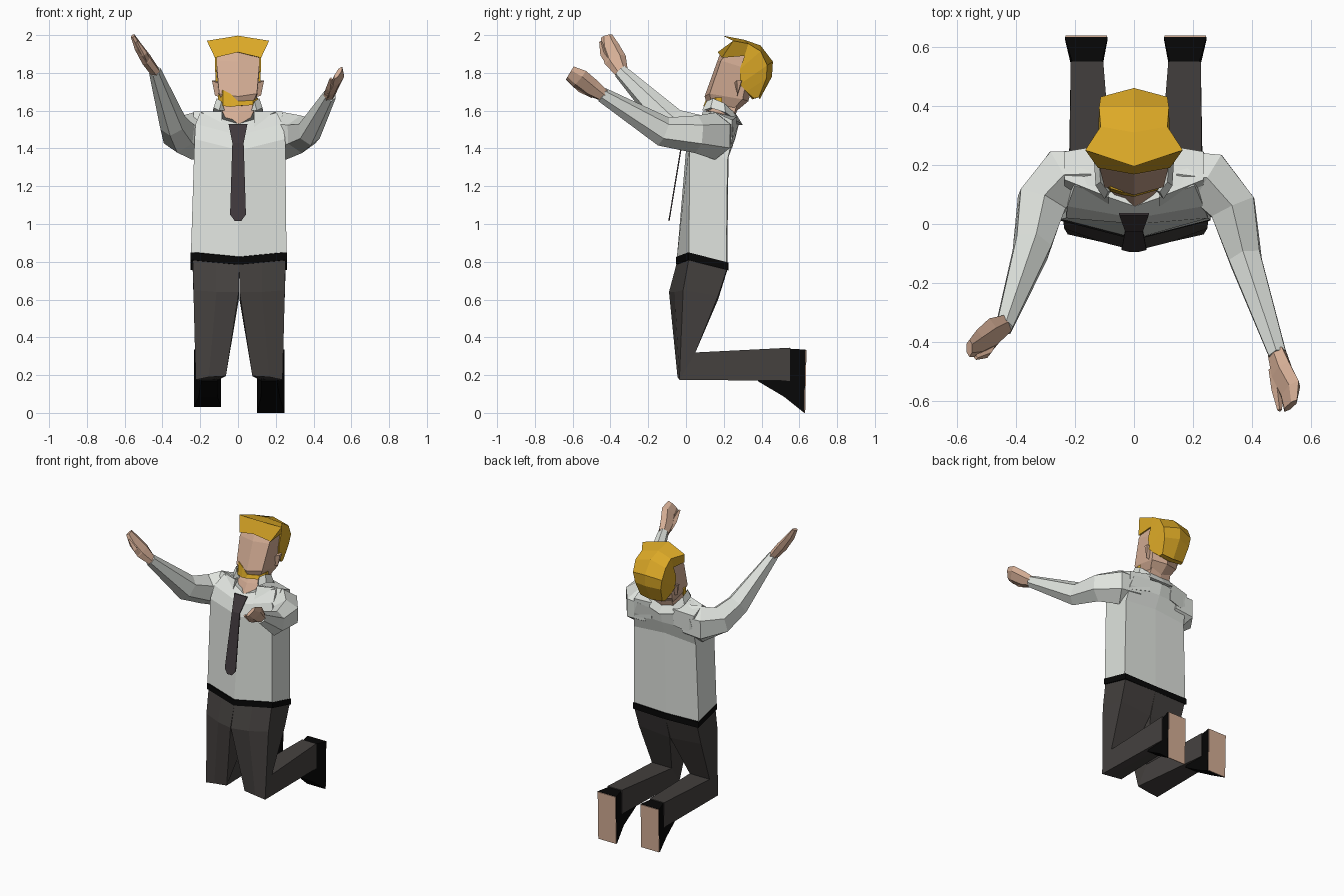
import bpy, bmesh, math
from mathutils import Vector


def material(name, rgb):
    m = bpy.data.materials.new(name)
    m.diffuse_color = (*rgb, 1)
    return m


SHIRT = material("shirt", (.74, .77, .73))
PANTS = material("trousers", (.058, .052, .049))
BLACK = material("black", (.002, .002, .002))
TIE = material("tie_cloth", (.05, .04, .045))
SKIN = material("skin", (.66, .42, .30))
HAIR = material("hair_gold", (.72, .40, .02))


def loft(name, rings, mat):
    """Skin equal-length rings of points with flat faces and capped ends."""
    bm = bmesh.new()
    rows = [[bm.verts.new(p) for p in r] for r in rings]
    n = len(rows[0])
    for a, b in zip(rows, rows[1:]):
        for i in range(n):
            j = (i + 1) % n
            bm.faces.new((a[i], a[j], b[j], b[i]))
    bm.faces.new(rows[0][::-1])
    bm.faces.new(rows[-1])
    bmesh.ops.recalc_face_normals(bm, faces=bm.faces)
    me = bpy.data.meshes.new(name)
    bm.to_mesh(me)
    bm.free()
    me.materials.append(mat)
    ob = bpy.data.objects.new(name, me)
    bpy.context.collection.objects.link(ob)
    return ob


def ring6(x0, x1, fc, fs, bs, bc):
    """Six-point section: front centre, sides, back centre, each given as (y, z)."""
    m = (x0 + x1) / 2
    return [(m, *fc), (x1, *fs), (x1, *bs), (m, *bc), (x0, *bs), (x0, *fs)]


def tube(name, path, wide, mat, n=6):
    """Limb along (centre, half width, half depth); wide is the width direction."""
    pts = [Vector(p[0]) for p in path]
    rings = []
    for i, (_, a, b) in enumerate(path):
        t = (pts[min(i + 1, len(pts) - 1)] - pts[max(i - 1, 0)]).normalized()
        w = Vector(wide)
        u = (w - t * w.dot(t)).normalized()
        v = t.cross(u)
        rings.append([pts[i] + u * a * math.cos(k * math.tau / n) + v * b * math.sin(k * math.tau / n)
                      for k in range(n)])
    return loft(name, rings, mat)


# Shirt body and belt
loft("shirt_body", [
    ring6(-.25, .257, (-.05, .80), (.015, .82), (.213, .77), (.218, .765)),
    ring6(-.23, .25, (0, 1.39), (.02, 1.45), (.22, 1.34), (.225, 1.36)),
    ring6(-.225, .235, (.02, 1.47), (.06, 1.53), (.245, 1.45), (.26, 1.45)),
    ring6(-.20, .205, (.06, 1.53), (.13, 1.59), (.25, 1.53), (.28, 1.53))], SHIRT)
loft("belt", [ring6(-.252, .259, (-.054, .785 + d), (.012, .81 + d), (.222, .757 + d), (.226, .752 + d))
              for d in (0, .04)], BLACK)

# Shoulders, legs, shoes and soles
for s, side in ((-1, "left"), (1, "right")):
    def place(ring, dx=.006, dz=0):
        return [(s * x + dx, y, z + dz) for x, y, z in ring]
    loft(side + "_shoulder", [
        place([(x, *p) for p in sec], 0) for x, sec in (
            (.085, ((.045, 1.48), (.09, 1.595), (.27, 1.57), (.26, 1.45))),
            (.235, ((.05, 1.46), (.15, 1.595), (.245, 1.55), (.24, 1.42))))], SHIRT)
    loft(side + "_trouser_leg", [
        place([(0, -.05, .79), (.12, -.018, .80), (.246, .015, .815), (.246, .218, .765), (0, .22, .76)]),
        place([(.002, -.09, .64), (.12, -.06, .64), (.242, -.015, .65), (.242, .17, .62), (.002, .17, .60)]),
        place([(.07, -.035, .195), (.16, -.045, .19), (.23, -.035, .175), (.225, .05, .32), (.07, .05, .32)]),
        place([(.11, .55, .175), (.17, .55, .17), (.22, .55, .17), (.22, .55, .345), (.11, .55, .345)])],
        PANTS)
    dz = .03 if s < 0 else 0
    loft(side + "_shoe", [
        place([(.115, .54, .34), (.215, .54, .34), (.20, .38, .168), (.115, .38, .168)]),
        place([(.115, .549, .34), (.215, .549, .34), (.215, .52, .085), (.115, .52, .085)]),
        place([(.095, .633, .335), (.24, .633, .335), (.24, .626, dz), (.095, .626, dz)])], BLACK)
    loft(side + "_sole", [
        place([(.098, y, .333), (.237, y, .333), (.237, y - .007, dz), (.098, y - .007, dz)])
        for y in (.633, .638)], SKIN)

# Sleeves
tube("left_sleeve", [((-.14, .17, 1.47), .11, .09), ((-.24, .165, 1.465), .125, .105),
                     ((-.312, .075, 1.475), .10, .095), ((-.345, -.08, 1.535), .085, .07),
                     ((-.44, -.35, 1.81), .038, .032)], (0, 0, 1), SHIRT)
tube("right_sleeve", [((.14, .17, 1.47), .11, .09), ((.25, .155, 1.465), .125, .105),
                      ((.335, .055, 1.475), .10, .09), ((.377, -.12, 1.49), .08, .062),
                      ((.487, -.445, 1.685), .04, .034)], (0, 0, 1), SHIRT)

# Hands with thumbs
tube("left_hand", [((-.435, -.34, 1.80), .035, .028), ((-.485, -.375, 1.87), .06, .03),
                   ((-.53, -.405, 1.94), .05, .022), ((-.557, -.42, 1.995), .03, .012)],
     (.1, 1, .1), SKIN)
tube("left_thumb", [((-.475, -.39, 1.84), .025, .02), ((-.50, -.435, 1.90), .02, .02),
                    ((-.535, -.452, 1.965), .008, .008)], (0, 1, 0), SKIN, 4)
tube("right_hand", [((.483, -.435, 1.68), .036, .03), ((.50, -.50, 1.72), .055, .03),
                    ((.53, -.565, 1.77), .06, .025), ((.53, -.615, 1.80), .045, .012)],
     (.5, .45, .8), SKIN)
tube("right_thumb", [((.475, -.49, 1.69), .025, .02), ((.485, -.56, 1.72), .022, .02),
                     ((.493, -.63, 1.77), .008, .008)], (0, 0, 1), SKIN, 4)

# Tie hanging free of the chest
loft("tie", [[(-w, y, z), (w, y, z), (w, y + .007, z), (-w, y + .007, z)] for w, y, z in
             ((.05, .03, 1.53), (.03, -.025, 1.43), (.042, -.088, 1.05), (.018, -.094, 1.017))], TIE)

# Neck and head, tilted back
loft("neck", [ring6(-.05, .05, (.05, 1.515), (.08, 1.53), (.24, 1.50), (.25, 1.50)),
              ring6(-.085, .085, (.10, 1.59), (.12, 1.60), (.25, 1.57), (.26, 1.57)),
              ring6(-.07, .07, (.15, 1.65), (.16, 1.66), (.28, 1.66), (.29, 1.66))], SKIN)
loft("head", [ring6(-.075, .075, (.115, 1.625), (.135, 1.635), (.25, 1.61), (.27, 1.60)),
              ring6(-.10, .10, (.098, 1.675), (.125, 1.69), (.30, 1.66), (.33, 1.65)),
              ring6(-.115, .115, (.165, 1.86), (.185, 1.865), (.33, 1.82), (.37, 1.80)),
              ring6(-.108, .108, (.185, 1.915), (.215, 1.90), (.34, 1.90), (.36, 1.90))], SKIN)
for s, side in ((-1, "left"), (1, "right")):
    loft(side + "_ear", [[(s * .09, .25, 1.74), (s * .09, .30, 1.76), (s * .09, .27, 1.67)],
                         [(s * .138, .27, 1.76), (s * .138, .295, 1.76), (s * .122, .27, 1.68)]], SKIN)

# Beard along the jaw
loft("beard", [[(x, y, z0), (x, y + .01, z1), (x, y + .04, z1), (x, y + .04, z0)] for x, y, z0, z1 in
               ((-.106, .145, 1.63, 1.68), (-.08, .11, 1.625, 1.71), (-.04, .098, 1.62, 1.69),
                (0, .092, 1.625, 1.65), (.08, .115, 1.63, 1.655), (.106, .15, 1.63, 1.67))], HAIR)


# Hair: flared fringe running over the crown to the nape
def hair_ring(side_low, side_top, top, low):
    (a, b, c), (d, e, f) = side_low, side_top
    return [(-a, b, c), (-d, e, f), (0, *top), (d, e, f), (a, b, c), (0, *low)]


loft("hair", [
    hair_ring((.122, .19, 1.88), (.165, .25, 1.97), (.195, 1.997), (.168, 1.91)),
    hair_ring((.121, .31, 1.89), (.113, .33, 1.955), (.31, 1.975), (.30, 1.90)),
    hair_ring((.121, .285, 1.82), (.118, .395, 1.915), (.395, 1.945), (.31, 1.85)),
    hair_ring((.118, .285, 1.74), (.113, .43, 1.84), (.46, 1.86), (.32, 1.78)),
    hair_ring((.105, .32, 1.70), (.10, .425, 1.77), (.455, 1.78), (.33, 1.72)),
    hair_ring((.09, .36, 1.665), (.085, .385, 1.67), (.39, 1.66), (.35, 1.66))], HAIR)

# Open shirt collar
half = [(.10, .085, 1.60), (.13, .13, 1.615), (.135, .21, 1.59), (.09, .28, 1.54)]
path = half + [(0, .30, 1.525)] + [(-x, y, z) for x, y, z in half[::-1]]
loft("collar", [[(x, y, z),
                 (x * .87, .18 + (y - .18) * .75, z + .05),
                 (x * .7, .18 + (y - .18) * .65, z)] for x, y, z in path], SHIRT)
